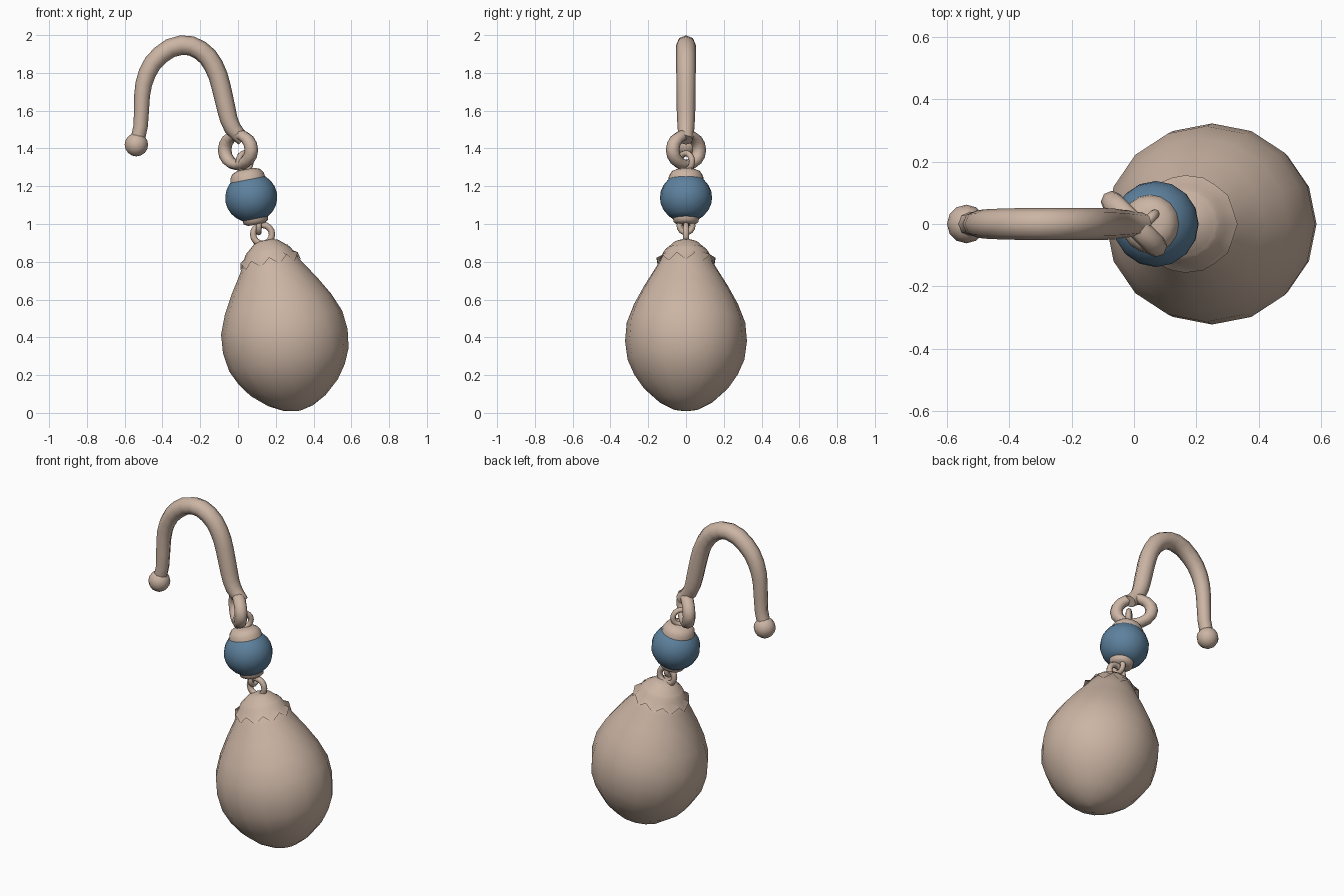
import bpy, bmesh, math
from mathutils import Matrix, Vector

if "Cube" in bpy.data.objects:
    bpy.data.objects.remove(bpy.data.objects["Cube"], do_unlink=True)

TILT = math.radians(-11)


def material(name, rgb):
    mat = bpy.data.materials.new(name)
    mat.use_nodes = True
    mat.diffuse_color = (*rgb, 1)
    bsdf = next(n for n in mat.node_tree.nodes if n.type == "BSDF_PRINCIPLED")
    bsdf.inputs["Base Color"].default_value = (*rgb, 1)
    return mat


TAN = material("warm beige", (0.60, 0.46, 0.37))
BLUE = material("slate blue", (0.11, 0.22, 0.34))


def smooth(obj, angle=50):
    bpy.ops.object.select_all(action="DESELECT")
    obj.select_set(True)
    bpy.context.view_layer.objects.active = obj
    bpy.ops.object.shade_smooth_by_angle(angle=math.radians(angle))


def lathe(name, profile, origin, mat, sides=16, y_scale=1.0, teeth=0.0):
    """Turn (height, radius) points around a tilted axis; teeth zigzag the last ring."""
    bm = bmesh.new()
    rings = []
    for i, (h, r) in enumerate(profile):
        ring = []
        for k in range(sides):
            a = math.tau * k / sides
            lift = teeth * (k % 2) if i == len(profile) - 1 else 0
            ring.append(bm.verts.new((r * math.cos(a), r * y_scale * math.sin(a), h + lift)))
        rings.append(ring)
    for a, b in zip(rings, rings[1:]):
        for k in range(sides):
            n = (k + 1) % sides
            bm.faces.new((a[k], b[k], b[n], a[n]))
    bm.faces.new(rings[0])
    if not teeth:
        bm.faces.new(rings[-1][::-1])
    bmesh.ops.recalc_face_normals(bm, faces=bm.faces)
    bm.transform(Matrix.Translation(Vector(origin)) @ Matrix.Rotation(TILT, 4, "Y"))
    mesh = bpy.data.meshes.new(name)
    bm.to_mesh(mesh)
    bm.free()
    obj = bpy.data.objects.new(name, mesh)
    bpy.context.collection.objects.link(obj)
    mesh.materials.append(mat)
    smooth(obj)
    return obj


def ring(name, center, major, minor, turn, squash=1.0):
    """Upright ring, turned about the vertical."""
    bpy.ops.mesh.primitive_torus_add(
        major_segments=16, minor_segments=8, major_radius=major, minor_radius=minor,
        location=center, rotation=(math.pi / 2, 0, math.radians(turn)))
    obj = bpy.context.object
    obj.name = name
    obj.scale = (1, squash, 1)
    obj.data.materials.append(TAN)
    smooth(obj, 80)


# Egg-shaped drop and its toothed cap
DROP = (0.155, 0, 0.87)
lathe("drop", [(0.02, 0.06), (0, 0.11), (-0.1, 0.165), (-0.2, 0.23), (-0.3, 0.287),
               (-0.4, 0.327), (-0.5, 0.336), (-0.6, 0.322), (-0.68, 0.285),
               (-0.75, 0.235), (-0.82, 0.155), (-0.86, 0.08), (-0.875, 0.01)],
      DROP, TAN, y_scale=0.96)
lathe("drop_cap", [(0.045, 0.035), (0.035, 0.065), (0.005, 0.1), (-0.015, 0.122),
                   (-0.035, 0.132), (-0.09, 0.163)],
      DROP, TAN, sides=20, y_scale=0.96, teeth=0.04)

# Bead with a cap at each end
BEAD = (0.07, 0, 1.14)
steps = [math.radians(a) for a in range(60, -61, -15)]
lathe("bead", [(0.132 * math.sin(a), 0.138 * math.cos(a)) for a in steps], BEAD, BLUE)
lathe("bead_top_cap", [(0.152, 0.045), (0.14, 0.075), (0.118, 0.09), (0.095, 0.094)],
      BEAD, TAN)
lathe("bead_bottom_cap", [(-0.1, 0.075), (-0.118, 0.068), (-0.132, 0.066), (-0.145, 0.045)],
      BEAD, TAN)

# Linking rings
ring("drop_link", (0.13, 0, 0.945), 0.05, 0.017, 0)
ring("bead_lower_link", (0.11, 0, 0.99), 0.035, 0.015, 90)
ring("bead_upper_link", (0.035, 0, 1.33), 0.045, 0.016, 45)
ring("hook_eye", (0, 0, 1.392), 0.1, 0.036, -45, 0.8)

# Curved hook: x, z, wire radius
path = [(-0.54, 1.42, 0.038), (-0.515, 1.52, 0.038), (-0.508, 1.68, 0.042),
        (-0.48, 1.80, 0.047), (-0.41, 1.895, 0.05), (-0.3, 1.947, 0.052),
        (-0.2, 1.92, 0.052), (-0.13, 1.84, 0.052), (-0.09, 1.73, 0.051),
        (-0.06, 1.6, 0.049), (-0.03, 1.51, 0.045), (0.03, 1.445, 0.036)]
curve = bpy.data.curves.new("hook", "CURVE")
curve.dimensions = "3D"
curve.bevel_depth = 1.0
curve.bevel_resolution = 2
curve.resolution_u = 2
curve.use_fill_caps = True
spline = curve.splines.new("BEZIER")
spline.bezier_points.add(len(path) - 1)
for point, (x, z, r) in zip(spline.bezier_points, path):
    point.co = (x, 0, z)
    point.radius = r
    point.handle_left_type = point.handle_right_type = "AUTO"
curve.materials.append(TAN)
bpy.context.collection.objects.link(bpy.data.objects.new("hook", curve))

# Ball at the hook's tip
bpy.ops.mesh.primitive_uv_sphere_add(segments=12, ring_count=8, radius=0.062,
                                     location=(-0.538, 0, 1.42))
ball = bpy.context.object
ball.name = "hook_ball"
ball.data.materials.append(TAN)
smooth(ball)
